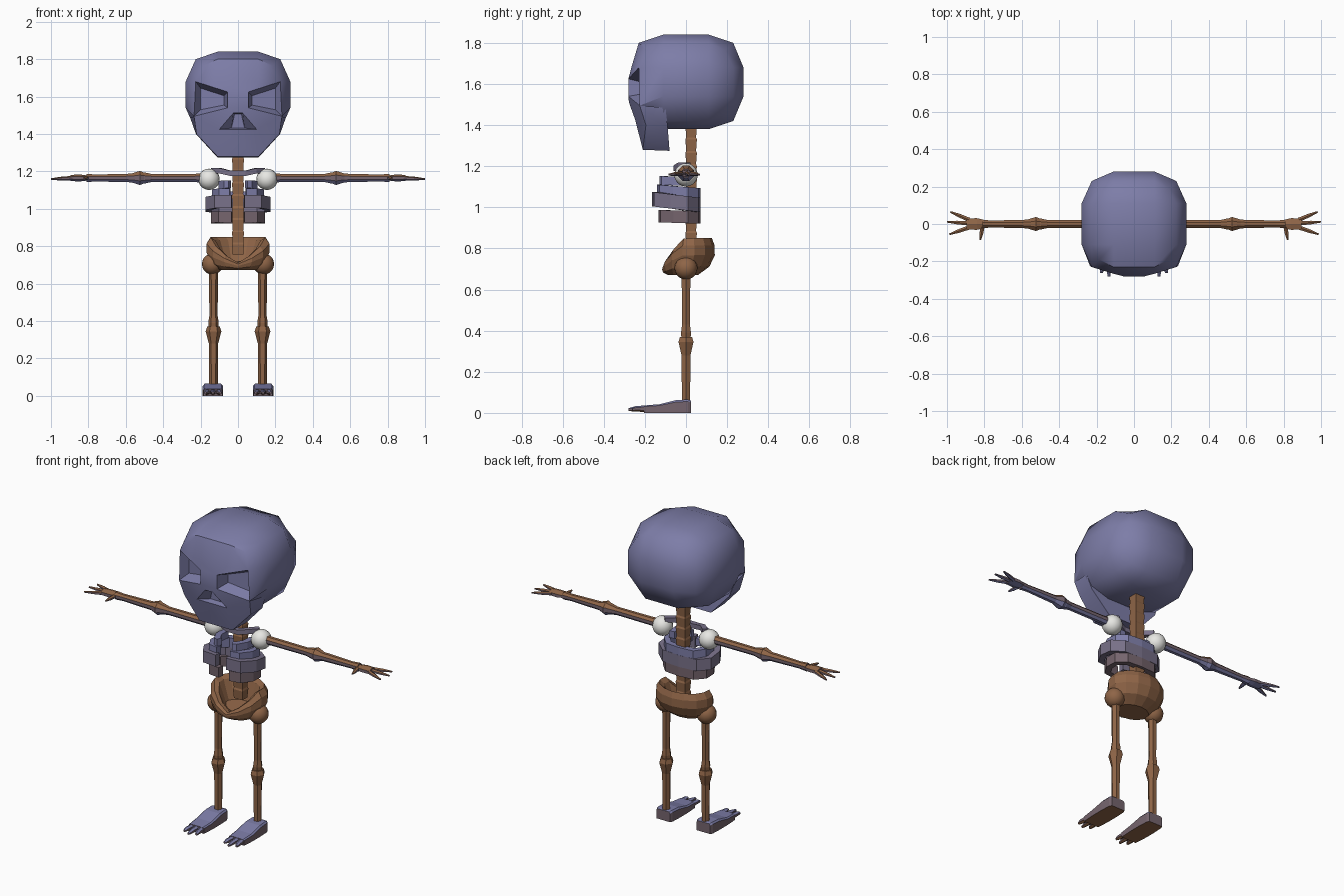
import bpy, bmesh, math
from mathutils import Vector

if "Cube" in bpy.data.objects:
    bpy.data.objects.remove(bpy.data.objects["Cube"])


def material(name, rgb):
    m = bpy.data.materials.new(name)
    m.diffuse_color = (*rgb, 1)
    m.use_nodes = True
    m.node_tree.nodes["Principled BSDF"].inputs["Base Color"].default_value = m.diffuse_color
    return m


SLATE = material("slate_blue", (0.205, 0.205, 0.39))
BROWN = material("bone_brown", (0.275, 0.13, 0.063))
MAUVE = material("mauve", (0.18, 0.13, 0.155))
VIOLET = material("dusky_violet", (0.19, 0.165, 0.25))
WHITE = material("off_white", (0.80, 0.80, 0.77))


def finish(name, bm, mats, smooth=None, rule=None):
    bmesh.ops.remove_doubles(bm, verts=bm.verts, dist=1e-4)
    bmesh.ops.recalc_face_normals(bm, faces=bm.faces)
    me = bpy.data.meshes.new(name)
    bm.to_mesh(me)
    bm.free()
    ob = bpy.data.objects.new(name, me)
    bpy.context.collection.objects.link(ob)
    for m in mats:
        me.materials.append(m)
    if rule:
        for p in me.polygons:
            p.material_index = rule(p)
    if smooth:
        bpy.ops.object.select_all(action='DESELECT')
        ob.select_set(True)
        bpy.context.view_layer.objects.active = ob
        bpy.ops.object.shade_smooth_by_angle(angle=math.radians(smooth))
    return ob


def loft(bm, rings):
    """Skin a list of equal-length rings and cap both ends."""
    rows = [[bm.verts.new(p) for p in r] for r in rings]
    n = len(rows[0])
    for a, b in zip(rows, rows[1:]):
        for i in range(n):
            j = (i + 1) % n
            bm.faces.new((a[i], a[j], b[j], b[i]))
    bm.faces.new(rows[0])
    bm.faces.new(rows[-1][::-1])


def bone(bm, points, radii, sides=6, flat=1.0):
    """Tube through points with a radius at each; flat squashes it in z."""
    pts = [Vector(p) for p in points]
    d = (pts[-1] - pts[0]).normalized()
    u = Vector((0, 1, 0)) if abs(d.y) < 0.7 else Vector((1, 0, 0))
    u = (u - d * u.dot(d)).normalized()
    v = d.cross(u)
    ang = [math.tau * (i + 0.5) / sides for i in range(sides)]
    loft(bm, [[p + u * r * math.cos(a) + v * r * flat * math.sin(a) for a in ang]
              for p, r in zip(pts, radii)])


def ball(name, loc, r, mat):
    bm = bmesh.new()
    bmesh.ops.create_uvsphere(bm, u_segments=16, v_segments=10, radius=r)
    bmesh.ops.translate(bm, verts=bm.verts, vec=loc)
    return finish(name, bm, [mat], 60)


# cranium: box of 3x3 cells per side with pulled-in edges and corners, front left open
bm = bmesh.new()
C = ((0.11, 0.11, 0.07), (0.28, 0.28, 0.23), (0.226, 0.23, 0.19), (0.185, 0.19, 0.155))


def cell_point(co):
    ext = [abs(c) > 0.9 for c in co]
    src = C[sum(ext)]
    p = [math.copysign(src[i] if ext[i] else C[0][i], co[i]) for i in range(3)]
    if ext[0] and ext[1] and not ext[2] and co[1] < 0 and co[2] < 0:
        p = [math.copysign(0.235, co[0]), -0.225, -0.115]  # outer lower corner of the eye
    return (p[0], p[1], p[2] + 1.61)


grid = (-1, -1 / 3, 1 / 3, 1)
for axis in range(3):
    for side in (-1, 1):
        if axis == 1 and side == -1:
            continue
        for i in range(3):
            for j in range(3):
                quad = []
                for a, b in ((i, j), (i + 1, j), (i + 1, j + 1), (i, j + 1)):
                    co = [grid[a], grid[b]]
                    co.insert(axis, side)
                    quad.append(bm.verts.new(cell_point(co)))
                bm.faces.new(quad)

# face and jaw, right half points; a minus sign in a face means the mirrored point
P = {"B1": (0.11, -0.23, 1.80), "B2": (0.185, -0.19, 1.765), "E1": (0.226, -0.23, 1.68),
     "F1": (0.11, -0.266, 1.68), "E2": (0.055, -0.28, 1.625), "E3": (0.055, -0.28, 1.54),
     "E4": (0.235, -0.225, 1.495), "S1": (0.20, -0.18, 1.645), "S2": (0.075, -0.20, 1.605),
     "S3": (0.075, -0.20, 1.555), "S4": (0.20, -0.18, 1.53), "N1": (0.025, -0.278, 1.512),
     "N2": (0.10, -0.247, 1.425), "R1": (0.018, -0.215, 1.508), "R2": (0.035, -0.212, 1.432),
     "J1": (0.222, -0.195, 1.40), "J2": (0.11, -0.21, 1.28), "K1": (0.255, -0.10, 1.485),
     "K2": (0.225, -0.09, 1.40), "K3": (0.11, -0.08, 1.275)}
both_sides = ("B1 B2 E1 F1", "F1 E1 E2", "E1 E2 S2 S1", "E2 E3 S3 S2", "E3 E4 S4 S3", "E4 E1 S1 S4",
              "S1 S2 S3 S4", "E3 E4 N2 N1", "N1 N2 R2 R1", "E4 J1 J2 N2", "E4 K1 K2 J1", "J1 K2 K3 J2")
centre = ("B1", "F1"), ("F1", "E2"), ("E2", "E3"), ("E3", "N1"), ("N1", "R1"), ("R1", "R2"), \
    ("R2", "N2"), ("N2", "J2"), ("J2", "K3"), ("K3", "K2"), ("K2", "K1")
for f in both_sides:
    for s in (1, -1):
        bm.faces.new([bm.verts.new((P[k][0] * s, P[k][1], P[k][2])) for k in f.split()])
for a, b in centre:
    bm.faces.new([bm.verts.new((P[k][0] * s, P[k][1], P[k][2]))
                  for k, s in ((a, -1), (a, 1), (b, 1), (b, -1))])
finish("skull", bm, [SLATE], 34)

# spine of tapered vertebrae
bm = bmesh.new()
for i in range(10):
    z = 0.755 + i * 0.065
    loft(bm, [[(-w, 0.025 - d, h), (w, 0.025 - d, h), (w, 0.025 + d, h), (-w, 0.025 + d, h)]
              for h, w, d in ((z, 0.028, 0.024), (z + 0.055, 0.032, 0.028), (z + 0.065, 0.028, 0.024))])
finish("spine", bm, [BROWN])


def band(name, paths, t, h, mat, tilt=0.0):
    """Flat-sided strips along x,y,z paths, thickness t inward."""
    bm = bmesh.new()
    for path in paths:
        rings = []
        for i, p in enumerate(path):
            a, b = Vector(path[max(i - 1, 0)]), Vector(path[min(i + 1, len(path) - 1)])
            d = (b - a).normalized()
            n = Vector((-d.y, d.x, 0)) * t
            p = Vector(p) + Vector((0, 0, -p[1] * tilt))
            up = Vector((0, 0, h / 2))
            rings.append([p - up, p + up, p + n + up, p + n - up])
        loft(bm, rings)
    return finish(name, bm, [mat])


# rib bands, open at the front; the top pair stops short of the spine
for i, (z, w, yf, h, gap, mat, tilt) in enumerate((
        (1.125, 0.105, -0.13, 0.042, 0.05, SLATE, 0.05), (1.07, 0.14, -0.14, 0.058, 0.045, SLATE, 0.08),
        (1.02, 0.175, -0.165, 0.07, 0.035, VIOLET, 0.12), (0.953, 0.145, -0.135, 0.06, 0.035, MAUVE, 0.03))):
    half = [(gap, yf), (w * 0.72, yf + 0.01), (w, yf * 0.45), (w, 0.01), (w * 0.65, 0.062), (0.0, 0.07)]
    if i == 0:
        right = [(x, y, z) for x, y in half[:4]]
        paths = [right, [(-x, y, z) for x, y, z in right[::-1]]]
    else:
        paths = [[(x, y, z) for x, y in half] + [(-x, y, z) for x, y in half[-2::-1]]]
    band("rib_%d" % (i + 1), paths, 0.035, h, mat, tilt)

# collar bone arching in front of the neck
xs = ((0.145, 0.0, 1.205), (0.10, -0.04, 1.203), (0.04, -0.06, 1.19))
band("collar_bone", [[(-x, y, z) for x, y, z in xs] + list(xs[::-1])], 0.03, 0.028, VIOLET)

# pelvis: open bowl with a low front lip
bm = bmesh.new()
N = 14


def bowl(rx, ry, cy, base, rise):
    ring = []
    for i in range(N):
        a = math.tau * i / N
        f = min(1.0, max(0.0, (1 + math.cos(a)) / 0.8)) ** 0.6  # 0 at the front lip
        ring.append((rx * math.sin(a), cy + ry * math.cos(a), base + rise * f))
    return ring


loft(bm, [bowl(0.10, 0.075, -0.015, 0.672, 0.0), bowl(0.15, 0.112, 0.002, 0.682, 0.03),
          bowl(0.172, 0.128, 0.012, 0.695, 0.072), bowl(0.172, 0.127, 0.012, 0.705, 0.11),
          bowl(0.15, 0.113, 0.013, 0.712, 0.138), bowl(0.122, 0.092, 0.013, 0.71, 0.12),
          bowl(0.08, 0.06, 0.01, 0.70, 0.02)])
finish("pelvis", bm, [BROWN])


def limb_rule(p):
    return 0 if p.normal.z > 0.5 else 2 if p.normal.z < -0.5 else 1


for s, side in ((-1, "left"), (1, "right")):
    ball(side + "_shoulder", (s * 0.155, 0, 1.158), 0.057, WHITE)
    ball(side + "_hip", (s * 0.137, 0, 0.705), 0.056, BROWN)

    # upper arm, forearm, palm and fingers
    for part, xr in (("upper_arm", ((0.18, 0.026), (0.24, 0.024), (0.46, 0.023), (0.50, 0.032), (0.53, 0.028))),
                     ("forearm", ((0.50, 0.030), (0.525, 0.041), (0.57, 0.025), (0.76, 0.020), (0.81, 0.024)))):
        bm = bmesh.new()
        bone(bm, [(s * x, 0, 1.165) for x, r in xr], [r for x, r in xr], 8)
        finish(side + "_" + part, bm, [BROWN, MAUVE, SLATE], rule=limb_rule)
    bm = bmesh.new()
    bone(bm, [(s * 0.80, 0, 1.165), (s * 0.84, 0, 1.165), (s * 0.895, 0, 1.165)],
         [0.025, 0.036, 0.034], 6, 0.5)
    for a, b in (((0.88, 0.022), (0.982, 0.065)), ((0.88, 0.003), (1.0, 0.012)),
                 ((0.88, -0.018), (0.987, -0.055)), ((0.81, -0.015), (0.822, -0.085))):
        bone(bm, [(s * (a[0] + (b[0] - a[0]) * t), a[1] + (b[1] - a[1]) * t, 1.165 - 0.006 * t)
                  for t in (0, 0.55, 1)], [0.013, 0.011, 0.005], 6, 0.9)
    finish(side + "_hand", bm, [BROWN, MAUVE, SLATE], rule=limb_rule)

    # thigh and shin
    for part, zr in (("thigh", ((0.69, 0.026), (0.62, 0.024), (0.43, 0.022), (0.39, 0.028), (0.34, 0.024))),
                     ("shin", ((0.37, 0.034), (0.345, 0.042), (0.28, 0.025), (0.05, 0.023)))):
        bm = bmesh.new()
        bone(bm, [(s * 0.131, 0, z) for z, r in zr], [r for z, r in zr])
        finish(side + "_" + part, bm, [BROWN])

    # foot wedge with splayed toes
    bm = bmesh.new()
    cx = s * 0.134
    loft(bm, [[(cx - w, y, 0.0), (cx + w, y, 0.0), (cx + w, y, h * 0.85), (cx + w * 0.85, y, h),
               (cx - w * 0.85, y, h), (cx - w, y, h * 0.85)]
              for y, w, h in ((0.025, 0.045, 0.06), (0.01, 0.052, 0.065), (-0.05, 0.055, 0.062),
                              (-0.13, 0.055, 0.042), (-0.205, 0.05, 0.036))])
    for k, tip in ((-1, -0.262), (0, -0.28), (1, -0.262)):
        bone(bm, [(cx + k * 0.032, -0.195, 0.02), (cx + k * 0.036, -0.24, 0.02), (cx + k * 0.04, tip, 0.016)],
             [0.018, 0.015, 0.008], 6, 0.9)
    finish(side + "_foot", bm, [SLATE, MAUVE, BROWN], rule=limb_rule)
